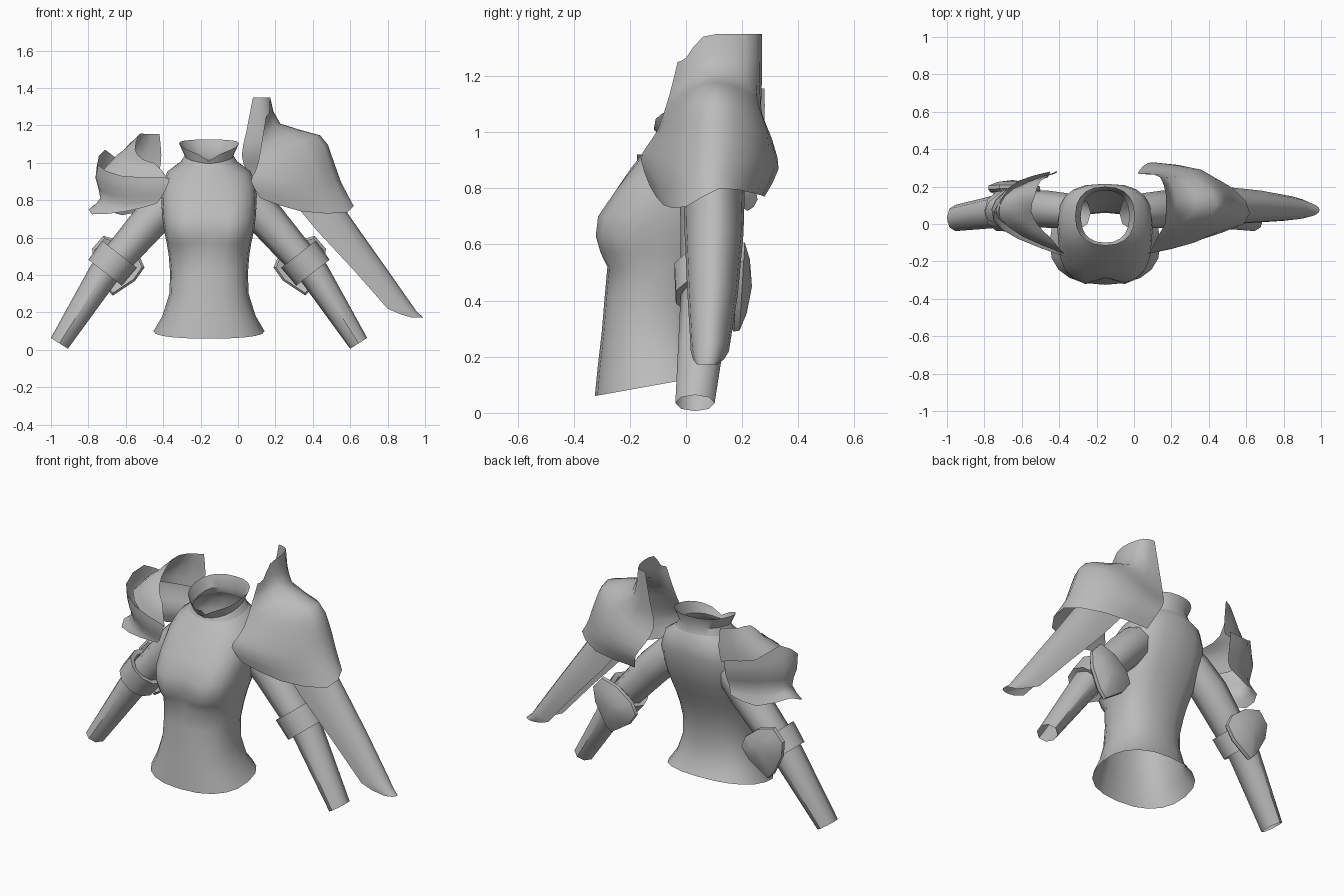
import bpy, bmesh, math
from mathutils import Vector as V

CX = -0.155  # centre line of the body
steel = bpy.data.materials.new("grey steel")
steel.diffuse_color = (0.5, 0.5, 0.5, 1)


def loft(name, rows, closed=False, angle=45):
    """Skin a list of equally long point rows."""
    bm = bmesh.new()
    grid = [[bm.verts.new(p) for p in row] for row in rows]
    n = len(rows[0])
    for a, b in zip(grid, grid[1:]):
        for i in range(n if closed else n - 1):
            j = (i + 1) % n
            bm.faces.new((a[i], a[j], b[j], b[i]))
    bmesh.ops.remove_doubles(bm, verts=bm.verts, dist=0.0005)
    bmesh.ops.recalc_face_normals(bm, faces=bm.faces)
    me = bpy.data.meshes.new(name)
    bm.to_mesh(me)
    bm.free()
    me.materials.append(steel)
    ob = bpy.data.objects.new(name, me)
    bpy.context.collection.objects.link(ob)
    bpy.ops.object.select_all(action='DESELECT')
    ob.select_set(True)
    bpy.context.view_layer.objects.active = ob
    bpy.ops.object.shade_smooth_by_angle(angle=math.radians(angle))
    return ob


def spline(pts):
    """Insert one Catmull-Rom midpoint between neighbouring points."""
    p = [V(q) for q in pts]
    out = []
    for i in range(len(p) - 1):
        a = p[i - 1] if i else p[0] * 2 - p[1]
        d = p[i + 2] if i + 2 < len(p) else p[-1] * 2 - p[-2]
        out += [p[i], (p[i] + p[i + 1]) * 0.5625 - (a + d) * 0.0625]
    return out + [p[-1]]


def plate(name, rows):
    """Curved armour sheet through a coarse grid of points."""
    rows = [spline(r) for r in rows]
    cols = [spline(c) for c in zip(*rows)]
    return loft(name, list(zip(*cols)), angle=60)


def body_ring(zf, zb, hw, yf, yb, square=0.85, bust=0.0, power=1.0, n=20):
    """Rounded box ring that may rise towards the back."""
    ring = []
    for i in range(n):
        a = 2 * math.pi * i / n
        c, s = math.cos(a), math.sin(a)
        x = math.copysign(abs(c) ** square, c)
        y = math.copysign(abs(s) ** square, s)
        py = (yf + yb) / 2 + y * (yb - yf) / 2
        if s < 0:  # shallow cleft between the two sides of the chest
            py += bust * max(0, 1 - abs(x) * 2.5)
        ring.append((CX + hw * x, py, zf + (zb - zf) * ((1 + y) / 2) ** power))
    return ring


def tube_ring(c, axis, r, ry, n=8):
    """Oval ring across an axis lying in the xz plane."""
    d = V((-axis.z, 0, axis.x)).normalized()
    return [V(c) + d * r * math.cos(t) + V((0, ry * math.sin(t), 0))
            for t in (2 * math.pi * i / n for i in range(n))]


# Breastplate
loft("breastplate", [body_ring(*r) for r in (
    (0.06, 0.14, 0.297, -0.325, 0.12),
    (0.16, 0.20, 0.25, -0.315, 0.08),
    (0.29, 0.31, 0.212, -0.30, 0.06),
    (0.41, 0.41, 0.208, -0.29, 0.065),
    (0.52, 0.50, 0.216, -0.28, 0.085, 0.8),
    (0.57, 0.57, 0.226, -0.312, 0.11, 0.75, 0.03),
    (0.63, 0.64, 0.24, -0.33, 0.14, 0.72, 0.045),
    (0.70, 0.72, 0.25, -0.322, 0.175, 0.72, 0.035),
    (0.79, 0.80, 0.255, -0.26, 0.20, 0.72, 0.01),
    (0.88, 0.89, 0.25, -0.19, 0.215, 0.75),
    (0.94, 0.97, 0.222, -0.14, 0.215, 0.8),
    (0.985, 1.02, 0.155, -0.105, 0.19))], True)

# Flared neck collar, low at the front
loft("neck_collar", [body_ring(*r) for r in (
    (0.985, 1.02, 0.155, -0.105, 0.19),
    (0.995, 1.06, 0.13, -0.10, 0.18, 0.85, 0, 0.6),
    (1.01, 1.125, 0.16, -0.115, 0.20, 0.85, 0, 0.3))], True)

# Sleeves, elbow bands and elbow guards on both sides
SLEEVE = [((-0.29, 0.06, 0.86), 0.09, 0.085), ((-0.36, 0.07, 0.80), 0.10, 0.095),
          ((-0.47, 0.08, 0.69), 0.10, 0.10), ((-0.60, 0.075, 0.54), 0.09, 0.095),
          ((-0.72, 0.07, 0.405), 0.082, 0.09), ((-0.955, 0.032, 0.035), 0.054, 0.07)]
GUARD = [(-0.78, 0.54), (-0.72, 0.61), (-0.62, 0.58), (-0.53, 0.51), (-0.50, 0.44),
         (-0.55, 0.37), (-0.67, 0.29), (-0.71, 0.33), (-0.77, 0.45)]
for side, sign in (("left", 1), ("right", -1)):
    def flip(rows):
        return [[(CX + sign * (p[0] - CX), p[1], p[2]) for p in r] for r in rows]

    rows = []
    for i, (c, r, ry) in enumerate(SLEEVE):
        a = V(SLEEVE[max(i - 1, 0)][0])
        b = V(SLEEVE[min(i + 1, len(SLEEVE) - 1)][0])
        rows.append(tube_ring(c, b - a, r, ry))
    loft(side + "_sleeve", flip(rows), True, 50)

    axis = V((-0.07, 0, -0.09))
    mid = V((-0.672, 0.068, 0.462))
    rows = [tube_ring(mid + axis * t, axis, r, r * 0.97, 10) for t, r in
            ((-0.5, 0.09), (-0.55, 0.118), (0.55, 0.113), (0.5, 0.085))]
    loft(side + "_elbow_band", flip(rows), True, 50)

    rows = []
    for k, y in ((0.9, 0.165), (1.0, 0.18), (0.98, 0.20), (0.6, 0.222), (0, 0.235)):
        rows.append([(-0.65 + k * (x + 0.65), y + 0.06 * k * (z - 0.45), 0.45 + k * (z - 0.45))
                     for x, z in GUARD])
    loft(side + "_elbow_guard", flip(rows), True, 35)

# Large shoulder guard with its standing neck guard
plate("large_shoulder_guard", [
    [(0.15, -0.03, 1.25), (0.165, 0.0, 1.265), (0.17, 0.06, 1.34),
     (0.17, 0.16, 1.35), (0.14, 0.25, 1.35), (0.08, 0.27, 1.35)],
    [(0.13, -0.06, 1.13), (0.17, -0.01, 1.17), (0.22, 0.08, 1.21),
     (0.22, 0.17, 1.20), (0.17, 0.25, 1.17), (0.045, 0.27, 1.17)],
    [(0.11, -0.10, 1.01), (0.24, -0.05, 1.08), (0.42, 0.05, 1.14),
     (0.42, 0.16, 1.14), (0.28, 0.26, 1.09), (0.02, 0.27, 1.04)],
    [(0.09, -0.14, 0.95), (0.29, -0.08, 0.97), (0.48, 0.04, 1.03),
     (0.48, 0.17, 1.03), (0.32, 0.29, 1.0), (0.05, 0.31, 0.95)],
    [(0.07, -0.16, 0.90), (0.32, -0.10, 0.86), (0.52, 0.03, 0.90),
     (0.53, 0.16, 0.90), (0.36, 0.29, 0.88), (0.10, 0.33, 0.87)],
    [(0.12, -0.13, 0.81), (0.34, -0.08, 0.74), (0.585, 0.0, 0.735),
     (0.60, 0.12, 0.80), (0.42, 0.25, 0.78), (0.14, 0.28, 0.77)]])

# Small shoulder guard, upper sheet leaning in to a raised back
plate("small_shoulder_upper_guard", [
    [(-0.45, -0.07, 1.0), (-0.51, -0.01, 1.02), (-0.55, 0.07, 1.07),
     (-0.53, 0.15, 1.15), (-0.50, 0.23, 1.155), (-0.42, 0.28, 1.155)],
    [(-0.40, -0.13, 0.95), (-0.55, -0.05, 0.98), (-0.64, 0.05, 1.03),
     (-0.63, 0.15, 1.05), (-0.55, 0.23, 1.05), (-0.41, 0.28, 1.04)],
    [(-0.37, -0.16, 0.90), (-0.59, -0.07, 0.90), (-0.72, 0.04, 0.95),
     (-0.69, 0.15, 0.97), (-0.58, 0.22, 0.96), (-0.42, 0.27, 0.95)]])

# Small shoulder guard, flared lower sheet
plate("small_shoulder_lower_guard", [
    [(-0.365, -0.175, 0.92), (-0.62, -0.08, 0.93), (-0.75, 0.02, 0.99),
     (-0.71, 0.13, 1.07), (-0.62, 0.23, 1.0), (-0.45, 0.28, 0.97)],
    [(-0.38, -0.17, 0.87), (-0.61, -0.08, 0.86), (-0.75, 0.03, 0.90),
     (-0.74, 0.13, 0.93), (-0.61, 0.23, 0.91), (-0.45, 0.275, 0.89)],
    [(-0.42, -0.14, 0.80), (-0.59, -0.06, 0.78), (-0.72, 0.03, 0.80),
     (-0.72, 0.12, 0.82), (-0.60, 0.20, 0.81), (-0.46, 0.25, 0.81)],
    [(-0.44, -0.13, 0.78), (-0.60, -0.06, 0.74), (-0.78, 0.02, 0.725),
     (-0.775, 0.12, 0.77), (-0.62, 0.22, 0.72), (-0.47, 0.255, 0.76)]])

# Long tapering arm guard hanging below the large shoulder guard
rows = []
for ex, ez, rx, rz, yc, hy in (
        (0.27, 0.82, 0.51, 0.84, 0.10, 0.11), (0.42, 0.64, 0.635, 0.66, 0.10, 0.105),
        (0.62, 0.425, 0.78, 0.455, 0.095, 0.09), (0.80, 0.22, 0.92, 0.255, 0.085, 0.068),
        (0.87, 0.19, 0.955, 0.205, 0.08, 0.055), (0.93, 0.172, 0.992, 0.172, 0.075, 0.035)):
    rows.append([(ex + (rx - ex) * math.sin(a), yc - hy * math.cos(a),
                  ez + (rz - ez) * math.sin(a))
                 for a in (math.pi * i / 8 for i in range(9))])
loft("long_arm_guard", rows, False, 50)
